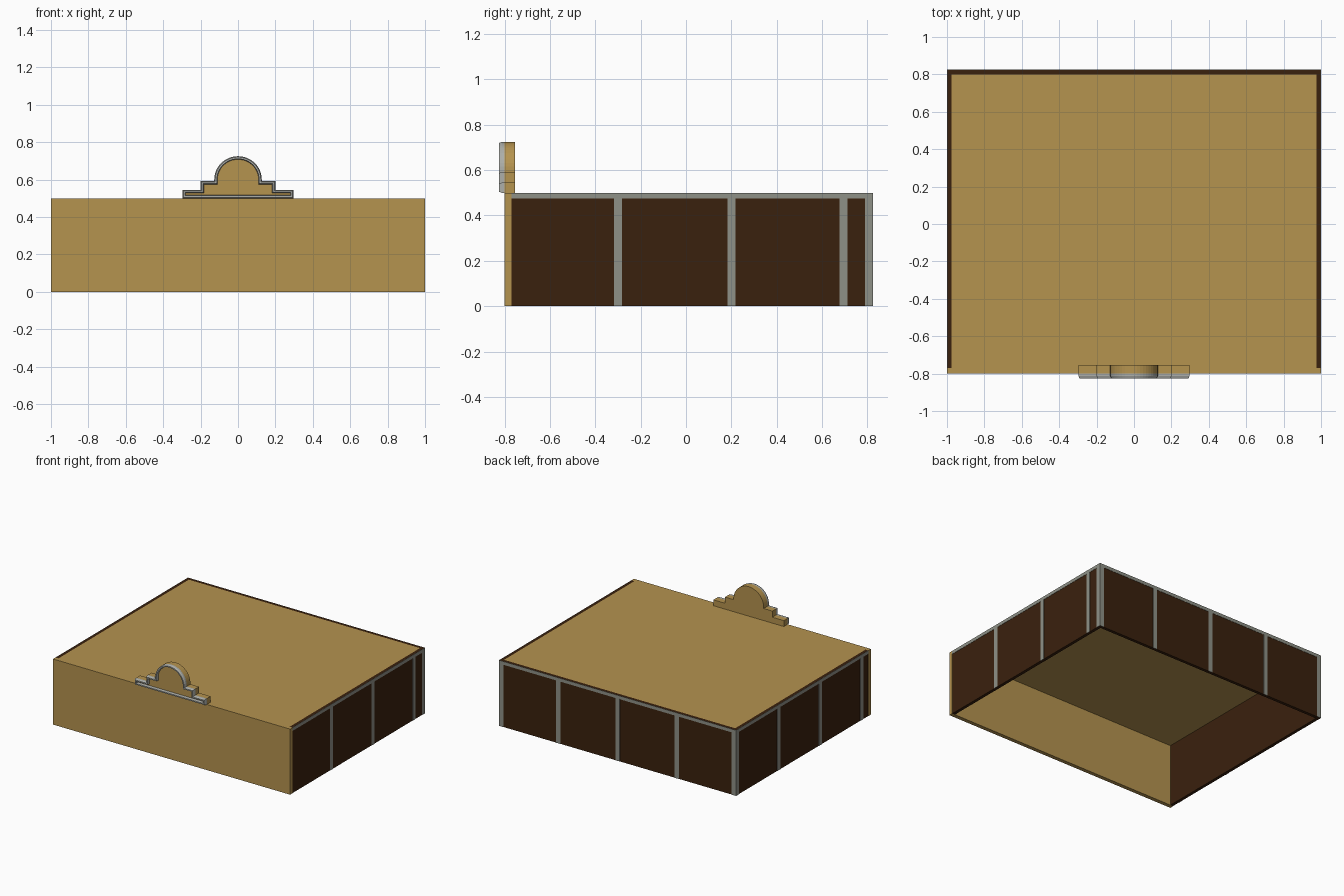
import bpy, bmesh, math

if "Cube" in bpy.data.objects:
    bpy.data.objects.remove(bpy.data.objects["Cube"])


def material(name, color):
    m = bpy.data.materials.new(name)
    m.diffuse_color = (*color, 1)
    m.use_nodes = True
    m.node_tree.nodes["Principled BSDF"].inputs["Base Color"].default_value = m.diffuse_color
    return m


TAN = material("tan wood", (0.462, 0.292, 0.078))
BROWN = material("dark brown panel", (0.042, 0.015, 0.004))
GREY = material("grey strip", (0.275, 0.283, 0.242))
SILVER = material("light grey trim", (0.42, 0.43, 0.40))


def finish(bm, name, *mats):
    bmesh.ops.recalc_face_normals(bm, faces=bm.faces)
    me = bpy.data.meshes.new(name)
    bm.to_mesh(me)
    bm.free()
    for m in mats:
        me.materials.append(m)
    ob = bpy.data.objects.new(name, me)
    bpy.context.collection.objects.link(ob)
    return ob


def box(name, x, y, z, mat):
    bm = bmesh.new()
    bmesh.ops.create_cube(bm, size=1)
    for v in bm.verts:
        for i, (lo, hi) in enumerate((x, y, z)):
            v.co[i] = hi if v.co[i] > 0 else lo
    return finish(bm, name, mat)


T = 0.002     # strip thickness
W = 0.0175    # half strip width
F, B, H = -0.80, 0.825, 0.5

# Open-bottomed box
box("front_panel", (-1, 1), (F, -0.77), (0, H), TAN)
box("top_panel", (-0.975, 0.975), (-0.77, 0.80), (0.475, H), TAN)
box("back_wall", (-0.975, 0.975), (0.80, B - T), (0, H), BROWN)
side_strips = {1: (-0.30, 0.20, 0.695, B - W), -1: (0.31, -0.19, -0.69, B - W)}
for s, side in ((1, "right"), (-1, "left")):
    box(side + "_wall", sorted((s * 0.975, s * (1 - T))), (-0.77, B - T), (0, H), BROWN)
    xs = sorted((s * (1 - T), s))
    # Side strips
    box(side + "_top_strip", xs, (-0.77, B), (0.475, H), GREY)
    for y in side_strips[s]:
        box(side + "_strip", xs, (y - W, y + W), (0, 0.475), GREY)

# Back strips
box("back_top_strip", (-1 + T, 1 - T), (B - T, B), (0.475, H), GREY)
for x in (-1 + T + W, -0.5, 0, 0.5, 1 - T - W):
    box("back_strip", (x - W, x + W), (B - T, B), (0, 0.475), GREY)

# Stepped arch crest profile: right half, arch, left half
right = [(0.297, 0.5), (0.297, 0.545), (0.2, 0.545), (0.2, 0.592), (0.127, 0.592)]
arch = [(0.127 * math.cos(a), 0.6 + 0.125 * math.sin(a))
        for a in (math.pi * i / 24 for i in range(25))]
profile = right + arch + [(-x, z) for x, z in reversed(right)]


def crest_prism(bm, y0, y1):
    face = bm.faces.new([bm.verts.new((x, y0, z)) for x, z in profile])
    face.normal_update()
    if face.normal.y > 0:
        face.normal_flip()
    back = [bm.verts.new((x, y1, z)) for x, z in profile]
    front = [v for v in bm.verts if v.co.y == y0 or abs(v.co.y - y0) < 1e-6]
    n = len(profile)
    for i in range(n):
        j = (i + 1) % n
        bm.faces.new((front[i], front[j], back[j], back[i]))
    bm.faces.new(back)
    return face


bm = bmesh.new()
crest_prism(bm, -0.80, -0.755)
finish(bm, "crest_body", TAN)

# Raised moulding around the crest, with a bevelled edge and sunk tan centre
bm = bmesh.new()
field = crest_prism(bm, -0.812, -0.80)
bmesh.ops.recalc_face_normals(bm, faces=bm.faces)
for width, y in ((0.005, -0.825), (0.009, -0.825), (0.003, -0.803)):
    bmesh.ops.inset_region(bm, faces=[field], thickness=width, use_even_offset=True)
    for v in field.verts:
        v.co.y = y
field.material_index = 1
finish(bm, "crest_trim", SILVER, TAN)
